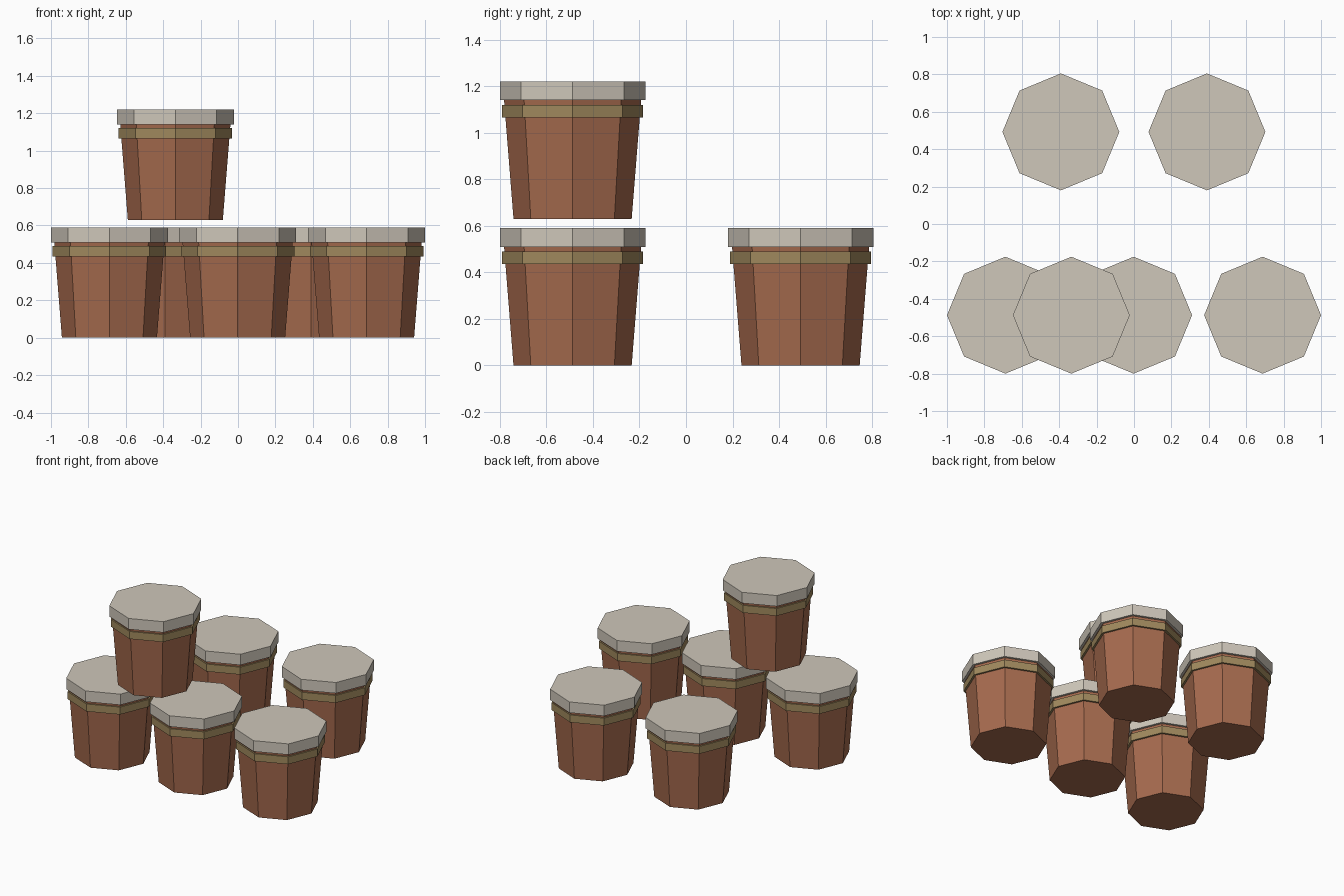
import bpy, bmesh
from mathutils import Matrix

if "Cube" in bpy.data.objects:
    bpy.data.objects.remove(bpy.data.objects["Cube"])


def material(name, color):
    m = bpy.data.materials.new(name)
    m.diffuse_color = (*color, 1)
    m.use_nodes = True
    m.node_tree.nodes["Principled BSDF"].inputs["Base Color"].default_value = m.diffuse_color
    return m


def octagon_mesh(name, r_bottom, r_top, z0, z1, mat):
    """Eight-sided solid with corners on the x and y axes."""
    bm = bmesh.new()
    bmesh.ops.create_cone(bm, cap_ends=True, segments=8, radius1=r_bottom,
                          radius2=r_top, depth=z1 - z0,
                          matrix=Matrix.Translation((0, 0, (z0 + z1) / 2)))
    me = bpy.data.meshes.new(name)
    bm.to_mesh(me)
    bm.free()
    me.materials.append(mat)
    return me


clay = material("clay", (0.38, 0.145, 0.076))
straw = material("straw", (0.35, 0.25, 0.11))
cloth = material("cloth", (0.62, 0.57, 0.49))

# Shared meshes for the three parts of a jar
parts = {
    "jar_body": octagon_mesh("jar_body", 0.254, 0.295, 0, 0.515, clay),
    "jar_band": octagon_mesh("jar_band", 0.303, 0.303, 0.435, 0.49, straw),
    "jar_lid": octagon_mesh("jar_lid", 0.3125, 0.3125, 0.51, 0.59, cloth),
}

# Front row of three, back row of two, one raised on the front row
positions = [(-0.6875, -0.4875, 0), (-0.002, -0.4875, 0), (0.6875, -0.4875, 0),
             (-0.391, 0.4925, 0), (0.39, 0.4925, 0), (-0.335, -0.4875, 0.63)]

for i, pos in enumerate(positions, 1):
    for name, me in parts.items():
        ob = bpy.data.objects.new(f"{name}_{i}", me)
        ob.location = pos
        bpy.context.collection.objects.link(ob)
